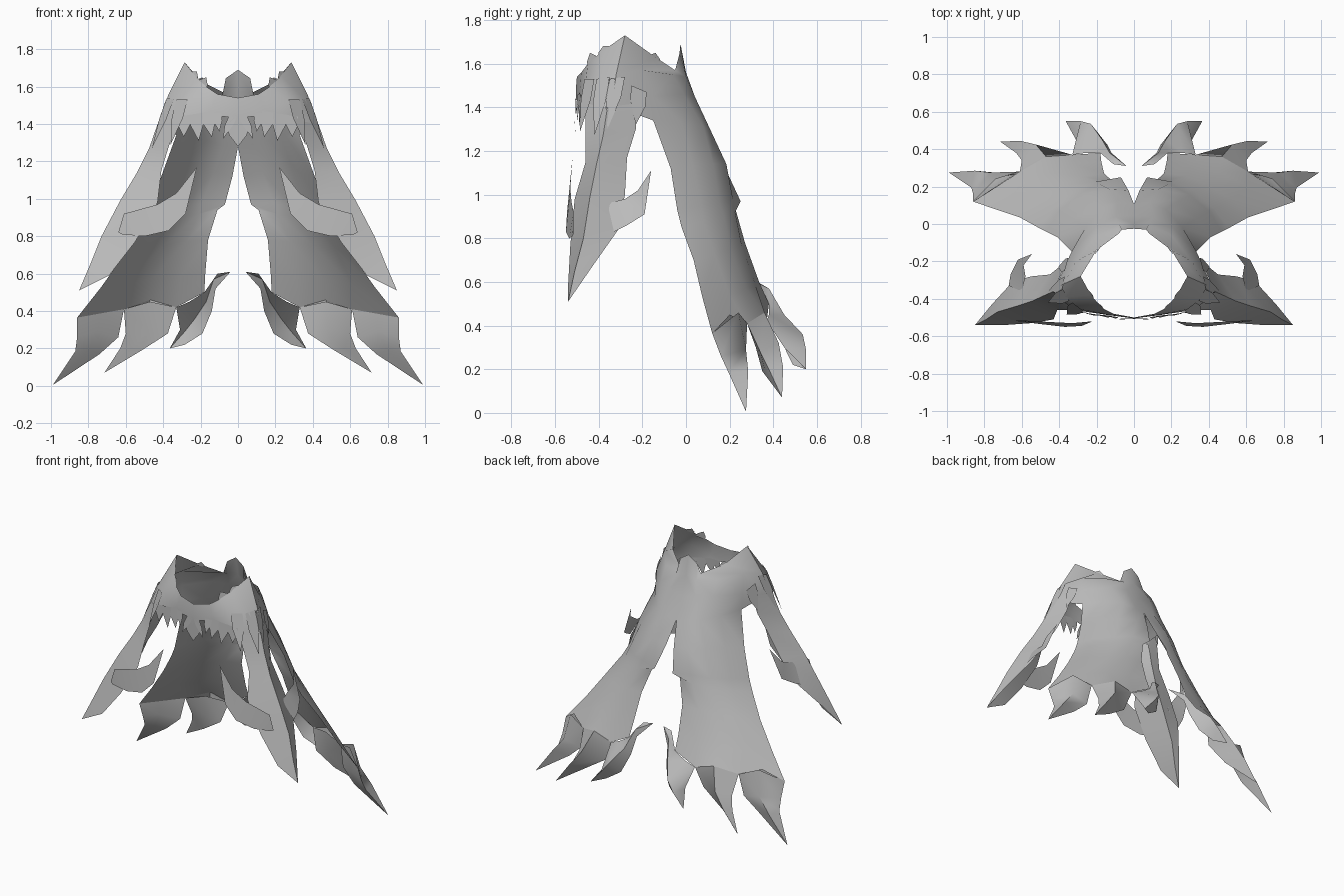
import bpy, bmesh, math

cloth = bpy.data.materials.new("grey_cloth")
cloth.diffuse_color = (0.5, 0.5, 0.5, 1)


def finish(name, bm, angle):
    bmesh.ops.remove_doubles(bm, verts=bm.verts, dist=0.0005)
    me = bpy.data.meshes.new(name)
    bm.to_mesh(me)
    bm.free()
    me.materials.append(cloth)
    ob = bpy.data.objects.new(name, me)
    bpy.context.collection.objects.link(ob)
    # the mantle is symmetric, so every part is mirrored in x
    mir = ob.modifiers.new("mirror", 'MIRROR')
    mir.use_axis[0] = True
    mir.merge_threshold = 0.001
    bpy.ops.object.select_all(action='DESELECT')
    ob.select_set(True)
    bpy.context.view_layer.objects.active = ob
    bpy.ops.object.shade_smooth_by_angle(angle=math.radians(angle))
    return ob


def sheet(name, rows, angle=50, closed=False):
    """Skin a grid of points; a row with one point is a sharp tip."""
    width = max(len(r) for r in rows)
    bm = bmesh.new()
    grid = [[bm.verts.new(p) for p in (r if len(r) > 1 else r * width)] for r in rows]
    for a, b in zip(grid, grid[1:]):
        for i in range(width if closed else width - 1):
            j = (i + 1) % width
            bm.faces.new((a[i], a[j], b[j], b[i]))
    return finish(name, bm, angle)


def blades(name, items):
    """Pointed feathers, each from two root points to a tip."""
    bm = bmesh.new()
    for a, b, tip in items:
        side = [[p[k] * 0.6 + tip[k] * 0.4 + (p[k] - q[k]) * 0.2 for k in range(3)]
                for p, q in ((a, b), (b, a))]
        bm.faces.new([bm.verts.new(p) for p in (a, b, side[1], tip, side[0])])
    return finish(name, bm, 30)


# long back panel: neck tab and shoulders, then the panel down to the ragged hem
shoulders = [
    [(0, -.025, 1.69), (.065, -.03, 1.645), (.08, -.05, 1.57), (.2, -.14, 1.63), (.285, -.28, 1.73)],
    [(0, .0, 1.56), (.08, .0, 1.54), (.2, -.06, 1.55), (.31, -.2, 1.57), (.375, -.32, 1.55)],
    [(0, .045, 1.42), (.1, .04, 1.45), (.2, -.01, 1.46), (.335, -.15, 1.45), (.42, -.34, 1.41)],
    [(0, .105, 1.28), (.08, .115, 1.29), (.17, .08, 1.31), (.26, -.02, 1.33), (.33, -.15, 1.34)]]
panel = [
    [(.03, .18, 1.12), (.13, .185, 1.14), (.24, .125, 1.14), (.33, .03, 1.14), (.41, -.07, 1.12)],
    [(.07, .25, .97), (.19, .215, .98), (.3, .155, .96), (.4, .07, .95), (.47, -.04, .93)],
    [(.11, .225, .94), (.21, .225, .92), (.32, .175, .9), (.43, .08, .88), (.51, -.02, .85)],
    [(.16, .27, .78), (.28, .255, .77), (.4, .205, .75), (.52, .13, .73), (.61, .035, .7)],
    [(.175, .335, .6), (.31, .32, .58), (.46, .275, .57), (.61, .2, .54), (.73, .075, .53)],
    [(.18, .38, .5), (.33, .37, .42), (.47, .36, .46), (.61, .28, .41), (.86, .12, .365)]]
sheet("back_cape", shoulders + panel, 60)

# three hooked hem points, closed like horns
sheet("outer_claw", [
    [(.61, .28, .41), (.74, .24, .46), (.86, .12, .365), (.74, .2, .45)],
    [(.64, .265, .26), (.77, .275, .29), (.86, .16, .26), (.75, .19, .29)],
    [(.74, .25, .17), (.85, .285, .19), (.87, .195, .185), (.8, .21, .19)],
    [(.99, .275, .005)]], closed=True)
sheet("middle_claw", [
    [(.33, .37, .42), (.47, .36, .46), (.61, .28, .41), (.47, .31, .45)],
    [(.375, .34, .28), (.525, .425, .32), (.6, .34, .28), (.48, .32, .3)],
    [(.515, .35, .19), (.61, .445, .21), (.63, .38, .2), (.57, .36, .2)],
    [(.715, .44, .07)]], closed=True)
sheet("inner_claw", [
    [(.04, .31, .61)],
    [(.12, .38, .52), (.13, .38, .57), (.11, .32, .6)],
    [(.14, .42, .4), (.17, .45, .45), (.18, .38, .5)],
    [(.19, .46, .28), (.23, .535, .36), (.26, .38, .45)],
    [(.285, .49, .22), (.285, .55, .29), (.33, .37, .42)],
    [(.365, .55, .2), (.365, .55, .2), (.31, .45, .3)]])

# collar wrapping from the shoulder peak to the chest
sheet("front_collar", [
    [(.285, -.28, 1.73), (.23, -.38, 1.66), (.17, -.45, 1.6), (.11, -.48, 1.56), (0, -.5, 1.54)],
    [(.375, -.32, 1.55), (.36, -.39, 1.53), (.27, -.46, 1.52), (.14, -.485, 1.49), (0, -.505, 1.48)],
    [(.42, -.34, 1.41), (.42, -.38, 1.4), (.32, -.46, 1.42), (.15, -.485, 1.45), (0, -.505, 1.43)]], 35)

# folded wing hanging over each arm
sheet("front_wing", [
    [(.37, -.22, 1.42), (.43, -.36, 1.4), (.32, -.46, 1.42)],
    [(.4, -.23, 1.3), (.475, -.38, 1.27), (.37, -.46, 1.28)],
    [(.45, -.27, 1.17), (.54, -.41, 1.14), (.41, -.46, 1.15)],
    [(.55, -.28, 1.0), (.63, -.44, .99), (.43, -.51, .98)],
    [(.65, -.31, .84), (.73, -.47, .8), (.55, -.53, .77)],
    [(.76, -.43, .67), (.79, -.51, .65), (.69, -.54, .59)],
    [(.85, -.54, .51)]], 35)

# barbs on the wing, one across the chest side and one to the back
sheet("front_barb", [
    [(.22, -.52, 1.17)],
    [(.33, -.53, 1.03), (.28, -.545, .92)],
    [(.43, -.525, .97), (.37, -.55, .83)],
    [(.61, -.515, .92), (.5, -.535, .8)],
    [(.64, -.515, .82), (.62, -.52, .81)]])
sheet("rear_barb", [
    [(.545, -.16, 1.11)],
    [(.62, -.19, .91), (.59, -.22, 1.02)],
    [(.66, -.27, .86), (.58, -.28, .98)],
    [(.67, -.33, .83), (.6, -.36, .96)]])

# feather fringe under the collar
blades("collar_fringe", [
    ((0, -.507, 1.45), (.05, -.505, 1.44), (.08, -.51, 1.32)),
    ((0, -.507, 1.45), (.06, -.507, 1.4), (0, -.505, 1.28)),
    ((.09, -.497, 1.46), (.14, -.49, 1.46), (.1, -.505, 1.36)),
    ((.13, -.49, 1.47), (.2, -.483, 1.46), (.14, -.5, 1.33)),
    ((.19, -.485, 1.46), (.26, -.475, 1.45), (.21, -.49, 1.31)),
    ((.25, -.475, 1.45), (.32, -.465, 1.44), (.29, -.475, 1.33))])

# layered feathers lying on the shoulder
blades("shoulder_feathers", [
    ((.27, -.465, 1.53), (.33, -.42, 1.53), (.36, -.485, 1.29)),
    ((.345, -.41, 1.53), (.38, -.35, 1.54), (.46, -.42, 1.27)),
    ((.385, -.35, 1.53), (.37, -.28, 1.54), (.46, -.36, 1.3)),
    ((.37, -.25, 1.5), (.35, -.18, 1.47), (.405, -.23, 1.32))])

# small raised barbs along the collar rim
blades("rim_barbs", [
    ((.17, -.45, 1.59), (.21, -.41, 1.62), (.17, -.44, 1.65)),
    ((.22, -.4, 1.64), (.25, -.35, 1.67), (.22, -.38, 1.68)),
    ((.21, -.16, 1.63), (.18, -.12, 1.61), (.19, -.14, 1.65))])
